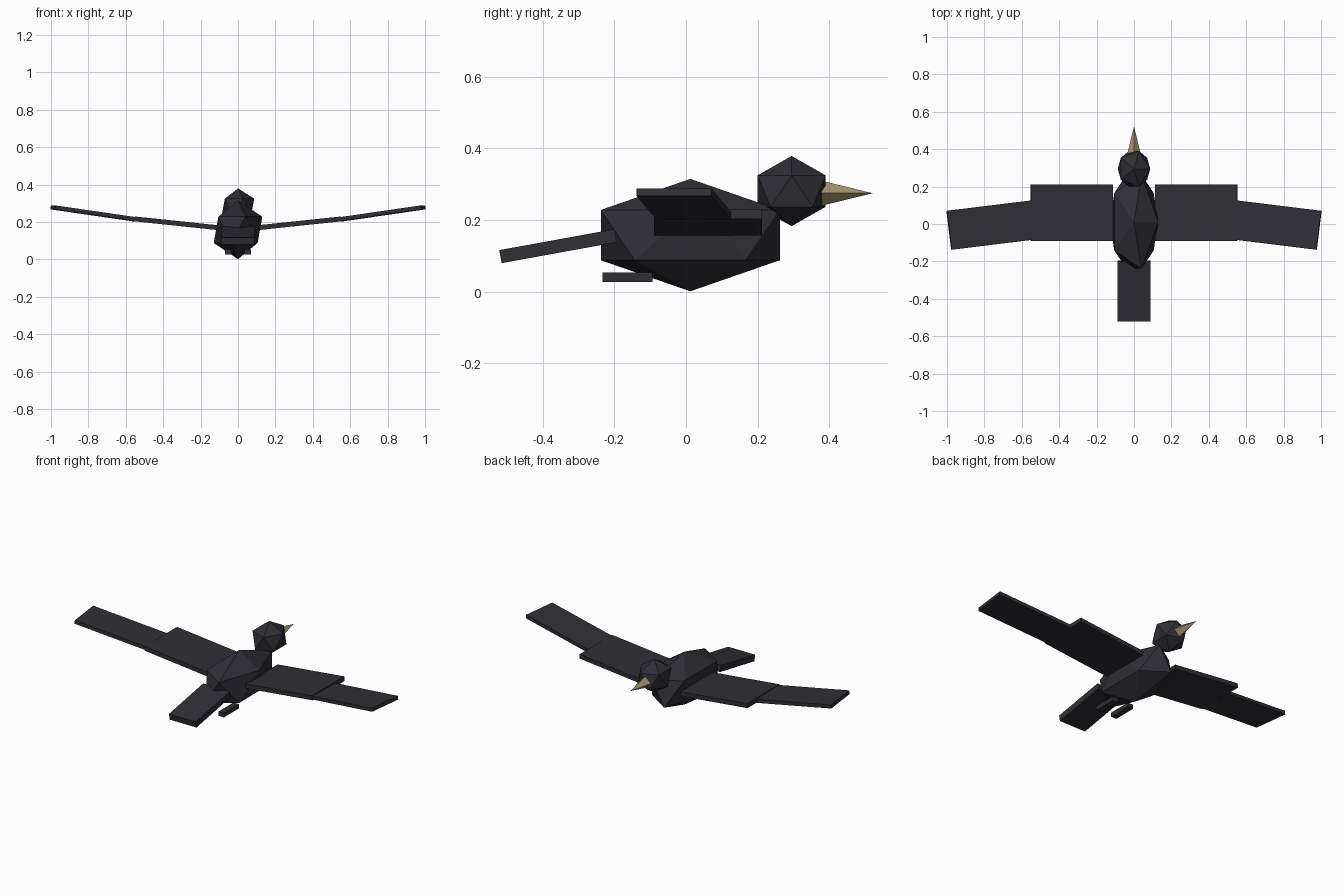
import bpy
from math import radians

if "Cube" in bpy.data.objects:
    bpy.data.objects.remove(bpy.data.objects["Cube"], do_unlink=True)


def material(name, colour):
    mat = bpy.data.materials.new(name)
    mat.use_nodes = True
    mat.diffuse_color = colour
    mat.node_tree.nodes["Principled BSDF"].inputs["Base Color"].default_value = colour
    return mat


plumage = material("charcoal_plumage", (0.028, 0.028, 0.036, 1))
horn = material("tan_horn", (0.38, 0.31, 0.16, 1))


def finish(name, mat, scale):
    obj = bpy.context.object
    obj.name = name
    obj.scale = scale
    obj.data.materials.append(mat)
    return obj


def gem(name, centre, radii):
    bpy.ops.mesh.primitive_ico_sphere_add(subdivisions=1, radius=1, location=centre)
    return finish(name, plumage, radii)


def slab(name, centre, size, tilt=(0, 0, 0)):
    bpy.ops.mesh.primitive_cube_add(size=1, location=centre,
                                    rotation=[radians(a) for a in tilt])
    return finish(name, plumage, size)


# Faceted body and head
gem("body", (0, 0.012, 0.158), (0.145, 0.294, 0.157))
gem("head", (0, 0.295, 0.281), (0.097, 0.112, 0.098))

# Four-sided beak pointing forward
bpy.ops.mesh.primitive_cone_add(vertices=4, radius1=0.035, depth=0.143,
                                location=(0, 0.45, 0.275),
                                rotation=(radians(-90), 0, 0))
finish("beak", horn, (1, 1, 1))

# Tail slopes down towards the rear
slab("tail", (0, -0.358, 0.127), (0.176, 0.326, 0.037), (10.3, 0, 0))

# Wings and tucked feet, one set on each side
for side, s in (("left", 1), ("right", -1)):
    slab(side + "_inner_wing", (s * 0.332, 0.061, 0.193),
         (0.44, 0.302, 0.026), (0, -6 * s, 0))
    slab(side + "_outer_wing", (s * 0.764, -0.006, 0.245),
         (0.458, 0.21, 0.021), (0, -8.2 * s, -7 * s))
    slab(side + "_foot", (s * 0.053, -0.163, 0.04), (0.035, 0.14, 0.026))
